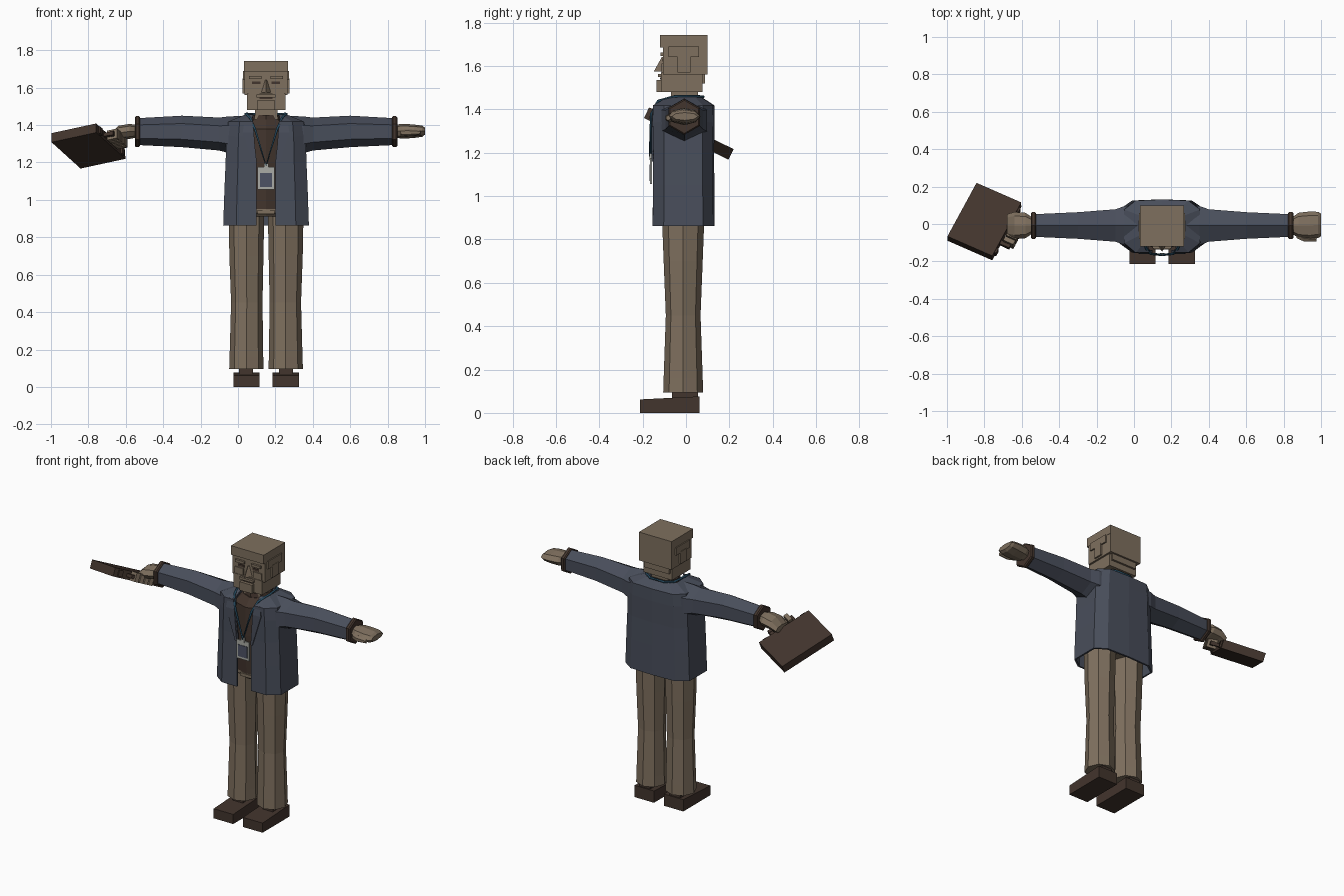
import bpy, bmesh, math
from mathutils import Vector, Matrix

cube = bpy.data.objects.get("Cube")
if cube:
    bpy.data.objects.remove(cube, do_unlink=True)

CX = 0.15  # middle of the body


def material(name, r, g, b):
    m = bpy.data.materials.new(name)
    m.use_nodes = True
    m.diffuse_color = (r, g, b, 1)
    m.node_tree.nodes["Principled BSDF"].inputs["Base Color"].default_value = (r, g, b, 1)
    return m


TAN = material("tan", 0.21, 0.16, 0.112)
NAVY = material("slate blue", 0.066, 0.076, 0.104)
BROWN = material("dark brown", 0.055, 0.035, 0.026)
BLUE = material("strap blue", 0.018, 0.065, 0.11)
PALE = material("card grey", 0.40, 0.41, 0.38)
PHOTO = material("card blue", 0.075, 0.085, 0.13)


def finish(name, bm, mat):
    bmesh.ops.recalc_face_normals(bm, faces=bm.faces)
    me = bpy.data.meshes.new(name)
    bm.to_mesh(me)
    bm.free()
    me.materials.append(mat)
    ob = bpy.data.objects.new(name, me)
    bpy.context.scene.collection.objects.link(ob)
    return ob


def loft(name, rings, mat, closed=True):
    """Skin a list of point rings; closed rings get end caps."""
    bm = bmesh.new()
    rows = [[bm.verts.new(p) for p in ring] for ring in rings]
    n = len(rows[0])
    for a, b in zip(rows, rows[1:]):
        for i in range(n if closed else n - 1):
            j = (i + 1) % n
            bm.faces.new((a[i], a[j], b[j], b[i]))
    if closed:
        bm.faces.new(rows[0])
        bm.faces.new(rows[-1])
    return finish(name, bm, mat)


def box(name, lo, hi, mat, matrix=None):
    lo, hi = Vector(lo), Vector(hi)
    size = hi - lo
    m = Matrix.Translation((lo + hi) / 2) @ Matrix.Diagonal((*size, 1))
    bm = bmesh.new()
    bmesh.ops.create_cube(bm, size=1, matrix=(matrix or Matrix()) @ m)
    return finish(name, bm, mat)


def ring(axis, at, ca, cb, ra, rb, n):
    """Ellipse of n points: across x (a=y, b=z) or across z (a=x, b=y)."""
    pts = []
    for i in range(n):
        t = math.pi / 2 + i * math.tau / n
        a, b = ca + ra * math.cos(t), cb + rb * math.sin(t)
        pts.append((at, a, b) if axis == "x" else (a, b, at))
    return pts


def mid_box(name, w, y0, y1, z0, z1, mat):
    return box(name, (CX - w, y0, z0), (CX + w, y1, z1), mat)


# Head, built of stepped blocks
mid_box("skull", 0.115, -0.105, 0.10, 1.56, 1.72, TAN)
mid_box("flat_hair", 0.117, -0.12, 0.10, 1.685, 1.743, TAN)
mid_box("jaw", 0.103, -0.115, 0.075, 1.48, 1.57, TAN)
mid_box("nape", 0.09, 0, 0.088, 1.52, 1.57, TAN)
mid_box("chin", 0.045, -0.135, -0.10, 1.48, 1.535, TAN)
mid_box("moustache", 0.05, -0.13, -0.10, 1.548, 1.563, TAN)
mid_box("mouth", 0.035, -0.119, -0.11, 1.538, 1.547, BROWN)
mid_box("neck", 0.06, -0.07, 0.055, 1.36, 1.49, TAN)
loft("nose", [[(CX - w, -0.10, z), (CX, y, z), (CX + w, -0.10, z)]
              for w, y, z in ((0.028, -0.148, 1.575), (0.008, -0.112, 1.64))], TAN)

for s, side in ((1, "left"), (-1, "right")):
    def sided(name, x0, x1, y0, y1, z0, z1, mat):
        xs = sorted((CX + s * x0, CX + s * x1))
        return box(side + name, (xs[0], y0, z0), (xs[1], y1, z1), mat)

    # Face details and ears
    sided("_eye", 0.03, 0.075, -0.109, -0.10, 1.62, 1.634, BROWN)
    sided("_brow", 0.025, 0.09, -0.118, -0.10, 1.645, 1.662, TAN)
    sided("_cheek", 0.035, 0.095, -0.112, -0.10, 1.57, 1.612, TAN)
    sided("_ear", 0.10, 0.126, -0.04, 0.02, 1.57, 1.65, TAN)
    sided("_sideburn", 0.10, 0.124, -0.08, 0.06, 1.64, 1.69, TAN)

    # Trouser leg and shoe
    lx = CX + s * 0.105
    loft(side + "_trouser_leg", [ring("z", z, lx + s * dx, -0.013, rx, ry, 8) for z, dx, rx, ry in (
        (0.095, 0, 0.092, 0.092), (0.16, 0, 0.09, 0.09), (0.45, -0.002, 0.084, 0.08),
        (0.70, 0, 0.091, 0.09), (0.96, 0, 0.096, 0.10))], TAN)
    sided("_ankle", 0.07, 0.145, -0.065, 0.055, 0.05, 0.11, BROWN)
    shoe = sided("_shoe", 0.035, 0.175, -0.213, 0.063, 0, 0.076, BROWN)
    for v in shoe.data.vertices:
        if v.co.z > 0.05 and v.co.y < 0:
            v.co.z = 0.062

    # Sleeve with a peaked six-sided section, then the cuff
    loft(side + "_sleeve", [ring("x", CX + s * d, -0.008, z, ry, rz, 6) for d, z, ry, rz in (
        (0.10, 1.35, 0.13, 0.10), (0.20, 1.348, 0.12, 0.098), (0.25, 1.352, 0.10, 0.088),
        (0.45, 1.366, 0.082, 0.084), (0.68, 1.365, 0.07, 0.072))], NAVY)
    loft(side + "_cuff", [ring("x", CX + s * d, -0.008, 1.365, r, r, 6)
                          for d, r in ((0.674, 0.076), (0.68, 0.083), (0.695, 0.083), (0.702, 0.076))], BROWN)

    # Raised shoulder seam and lapel
    loft(side + "_lapel", [[(CX + s * x, y, z), (CX + s * (x + w), y, z), (CX + s * (x + w), y + 0.02, z),
                            (CX + s * x, y + 0.02, z)] for x, w, y, z in (
        (0.05, 0.012, -0.158, 1.16), (0.065, 0.06, -0.160, 1.36), (0.07, 0.045, -0.150, 1.42))], NAVY)

# Hips, shirt and belt
loft("hips", [ring("z", z, CX, -0.01, rx, ry, 8) for z, rx, ry in (
    (0.91, 0.12, 0.10), (0.93, 0.19, 0.115), (0.97, 0.19, 0.115))], TAN)
loft("shirt", [ring("z", z, CX, -0.01, rx, ry, 8) for z, rx, ry in (
    (0.95, 0.18, 0.118), (1.20, 0.18, 0.13), (1.38, 0.16, 0.125), (1.43, 0.085, 0.085))], BROWN)
mid_box("buckle", 0.045, -0.128, -0.10, 0.925, 0.945, TAN)

# Open-fronted jacket: half outline mirrored into a ring at each height
half = ((0.05, -0.148), (0.15, -0.148), (0.213, -0.10), (0.213, 0.075), (0.15, 0.12), (0, 0.126))


def jacket_ring(z, sx, sy, gap):
    pts = [(gap if i == 0 else x * sx, y * sy, z) for i, (x, y) in enumerate(half)]
    return [(CX + x, y, h) for x, y, h in pts] + [(CX - x, y, h) for x, y, h in pts[-2::-1]]


jacket = loft("jacket", [jacket_ring(*r) for r in (
    (0.862, 1.05, 1.0, 0.05), (1.05, 1.02, 0.99, 0.05), (1.20, 0.99, 0.98, 0.05),
    (1.34, 0.97, 1.0, 0.065), (1.415, 0.93, 1.0, 0.075), (1.45, 0.52, 0.56, 0.07))], NAVY, closed=False)
solid = jacket.modifiers.new("cloth thickness", "SOLIDIFY")
solid.thickness = 0.012
solid.offset = 0

# Collar ring around the neck
loft("shirt_collar", [ring("z", z, CX, -0.005, rx, ry, 8) for z, rx, ry in (
    (1.40, 0.10, 0.09), (1.455, 0.085, 0.08))], BROWN)

# Neck strap and card
side_path = ((0.06, -0.160, 1.38), (0.085, -0.13, 1.438), (0.11, -0.05, 1.46), (0.10, 0.05, 1.46), (0.05, 0.08, 1.458))
path = [(0, -0.165, 1.185)] + list(side_path) + [(-x, y, z) for x, y, z in side_path[::-1]]
curve = bpy.data.curves.new("neck_strap", "CURVE")
curve.dimensions = "3D"
curve.bevel_depth = 0.007
curve.bevel_resolution = 0
spline = curve.splines.new("POLY")
spline.points.add(len(path) - 1)
for p, (x, y, z) in zip(spline.points, path):
    p.co = (CX + x, y, z, 1)
spline.use_cyclic_u = True
curve.materials.append(BLUE)
strap = bpy.data.objects.new("neck_strap", curve)
bpy.context.scene.collection.objects.link(strap)
mid_box("card_clip", 0.012, -0.168, -0.155, 1.165, 1.195, PALE)
mid_box("card", 0.045, -0.165, -0.157, 1.055, 1.175, PALE)
mid_box("card_photo", 0.033, -0.168, -0.164, 1.07, 1.145, PHOTO)

# Left hand, held flat
loft("left_hand", [ring("x", x, y, 1.367, ry, rz, 8) for x, y, ry, rz in (
    (0.84, -0.008, 0.04, 0.034), (0.88, -0.008, 0.068, 0.04), (0.94, -0.008, 0.075, 0.036),
    (0.985, -0.005, 0.07, 0.03), (1.0, -0.005, 0.06, 0.018))], TAN)
loft("left_thumb", [ring("x", x, y, 1.36, r, r, 6) for x, y, r in (
    (0.87, -0.06, 0.018), (0.91, -0.077, 0.02), (0.975, -0.082, 0.012))], TAN)

# Right hand, closed around the handle
loft("right_hand", [ring("x", x, -0.008, z, ry, rz, 8) for x, z, ry, rz in (
    (-0.54, 1.367, 0.04, 0.034), (-0.58, 1.366, 0.068, 0.04), (-0.64, 1.358, 0.072, 0.038),
    (-0.68, 1.335, 0.06, 0.022))], TAN)

# Briefcase, tilted in the grip
u = Vector((0.24, -0.105, 0.052)).normalized()
v = Vector((0.16, 0.28, -0.138))
v = (v - u * v.dot(u)).normalized()
case = Matrix.Translation((-0.80, 0.013, 1.288)) @ Matrix((u, v, u.cross(v))).transposed().to_4x4()
box("briefcase", (-0.133, -0.177, -0.027), (0.133, 0.177, 0.027), BROWN, case)
for k in (-0.075, 0.075):
    box("handle_post", (0.13, k - 0.012, -0.01), (0.185, k + 0.012, 0.01), BROWN, case)
    box("latch", (0.13, k * 1.8 - 0.015, -0.02), (0.143, k * 1.8 + 0.015, 0.02), BROWN, case)
box("handle_grip", (0.168, -0.087, -0.012), (0.19, 0.087, 0.012), BROWN, case)
for i in range(4):
    k = -0.055 + i * 0.033
    box("right_finger", (0.145, k - 0.013, -0.026), (0.205, k + 0.013, 0.03), TAN, case)
